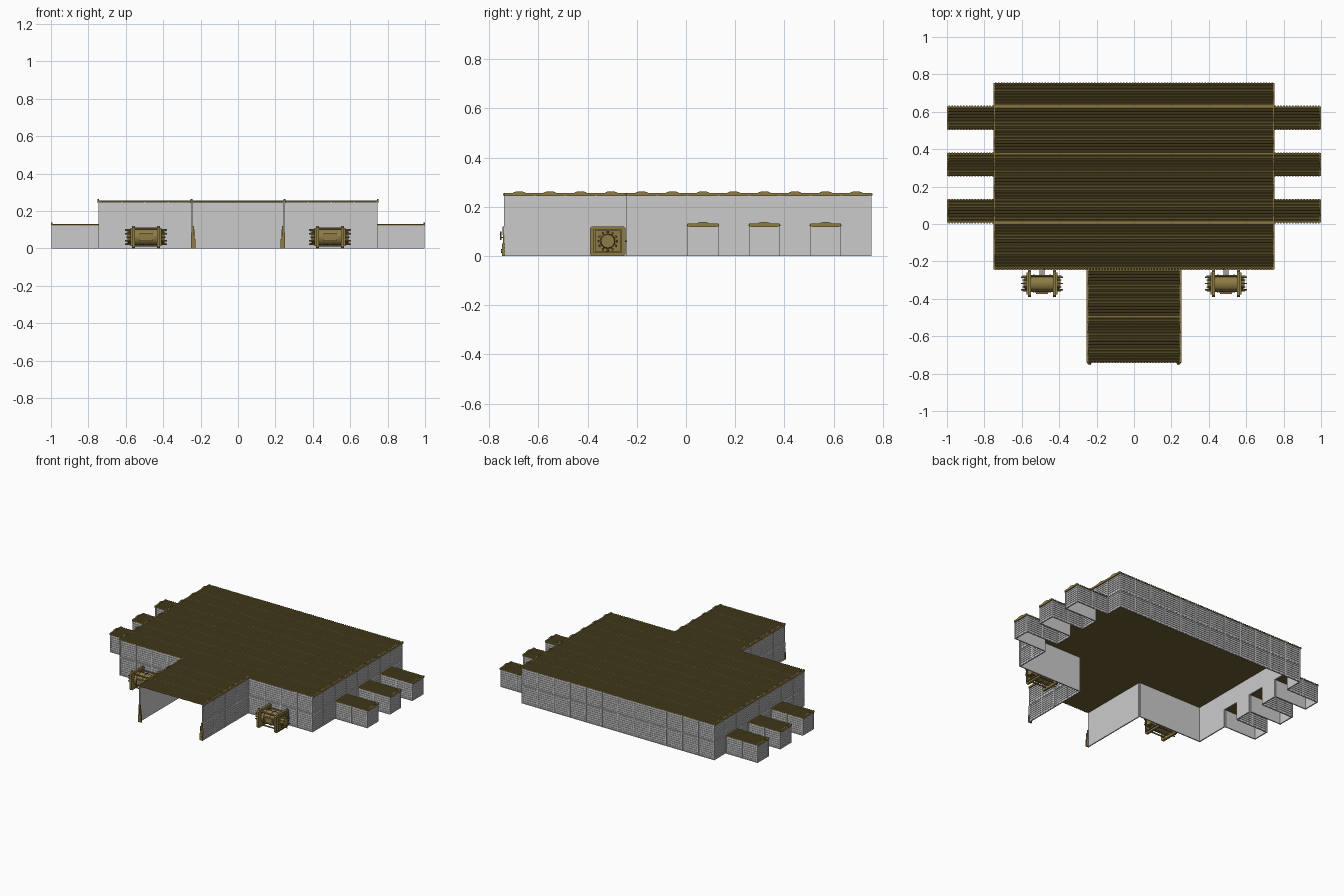
import bpy, bmesh, math
from mathutils import Vector, Matrix

if "Cube" in bpy.data.objects:
    bpy.data.objects.remove(bpy.data.objects["Cube"])

M = 0.1245           # panel module
Y0 = -0.242          # y of the main hall's front wall


def material(name, rgb):
    m = bpy.data.materials.new(name)
    m.diffuse_color = (*rgb, 1)
    m.use_nodes = True
    m.node_tree.nodes["Principled BSDF"].inputs["Base Color"].default_value = m.diffuse_color
    return m


BRONZE = material("bronze", (0.27, 0.20, 0.06))
ROOF = material("dark_bronze", (0.15, 0.11, 0.028))


def box(bm, x0, x1, y0, y1, z0, z1, mat=Matrix()):
    s = Matrix.Diagonal((abs(x1 - x0), abs(y1 - y0), abs(z1 - z0), 1))
    t = Matrix.Translation(((x0 + x1) / 2, (y0 + y1) / 2, (z0 + z1) / 2))
    bmesh.ops.create_cube(bm, size=1, matrix=mat @ t @ s)


def rod(bm, a, b, r, r2=None, n=12):
    a, b = Vector(a), Vector(b)
    q = (b - a).to_track_quat('Z', 'Y').to_matrix().to_4x4()
    bmesh.ops.create_cone(bm, cap_ends=True, segments=n, radius1=r, radius2=r if r2 is None else r2,
                          depth=(b - a).length, matrix=Matrix.Translation((a + b) / 2) @ q)


def prism_x(bm, pts, x0, x1):
    """Extrude a closed (y, z) profile along x."""
    f = bm.faces.new([bm.verts.new((x0, y, z)) for y, z in pts])
    ext = bmesh.ops.extrude_face_region(bm, geom=[f])['geom']
    vs = [v for v in ext if isinstance(v, bmesh.types.BMVert)]
    bmesh.ops.translate(bm, verts=vs, vec=(x1 - x0, 0, 0))


def finish(bm, name, mat=None, mirror=False, smooth=False):
    bmesh.ops.recalc_face_normals(bm, faces=bm.faces[:])
    me = bpy.data.meshes.new(name)
    bm.to_mesh(me)
    bm.free()
    ob = bpy.data.objects.new(name, me)
    bpy.context.collection.objects.link(ob)
    if mat:
        me.materials.append(mat)
    if mirror:
        ob.modifiers.new("mirror", 'MIRROR')
    if smooth:
        bpy.ops.object.select_all(action='DESELECT')
        ob.select_set(True)
        bpy.context.view_layer.objects.active = ob
        bpy.ops.object.shade_smooth_by_angle(angle=math.radians(35))
    return ob


# Wall panel: flat back, louvred face and raised frame; local x along, -y outward
def panel(bm, mat):
    w = 0.004
    box(bm, 0, M, 0.0055, 0.008, 0, M, mat)
    for x in (0, M - w):
        box(bm, x, x + w, 0, 0.0065, 0, M, mat)
    for z in (0, M - w):
        box(bm, w, M - w, 0.0005, 0.0065, z, z + w, mat)
    n = 8
    p = (M - 2 * w) / n
    for i in range(n):
        z = w + i * p
        box(bm, w, M - w, 0.0025, 0.006, z + p * 0.18, z + p * 0.82, mat)


def wall(bm, a, b, row, holes=()):
    """Row of panels between two points given in modules; outside lies on the right."""
    d = Vector(b) - Vector(a)
    n = round(d.length)
    d /= n
    ang = Matrix.Rotation(math.atan2(d.y, d.x), 4, 'Z')
    for i in range(n):
        if i in holes:
            continue
        p = Vector(a) + d * i
        panel(bm, Matrix.Translation((p.x * M, Y0 + p.y * M, row * M)) @ ang)


# Main hall and open-fronted porch walls
outline = [(2, -4), (2, 0), (6, 0), (6, 8), (-6, 8), (-6, 0), (-2, 0), (-2, -4)]
bm = bmesh.new()
for a, b in zip(outline, outline[1:]):
    for row in (0, 1):
        holes = ()
        if row == 0 and a[0] == b[0] == 6:
            holes = (2, 4, 6)
        elif row == 0 and a[0] == b[0] == -6:
            holes = (1, 3, 5)
        wall(bm, a, b, row, holes)
finish(bm, "hall_walls")

# Low side annexes
bm = bmesh.new()
for j in (2, 4, 6):
    right = [(6, j), (8, j), (8, j + 1), (6, j + 1)]
    left = [(-x, y) for x, y in reversed(right)]
    for path in (right, left):
        for a, b in zip(path, path[1:]):
            wall(bm, a, b, 0)
finish(bm, "annex_walls")

# Corrugated roofs with seam bars, edge trim and small arched caps
roof = bmesh.new()
trim = bmesh.new()


def make_roof(i0, i1, j0, j1, z, ends):
    x0, x1 = i0 * M, i1 * M
    ya, yb = Y0 + j0 * M, Y0 + j1 * M
    n = 8 * (j1 - j0)
    p = (yb - ya) / n
    pts = [(ya, z - 0.003)]
    for k in range(n):
        y = ya + k * p
        pts += [(y + p * 0.05, z + 0.001), (y + p * 0.3, z + 0.005), (y + p * 0.7, z + 0.005), (y + p * 0.95, z + 0.001)]
    pts.append((yb, z - 0.003))
    prism_x(roof, pts, x0, x1)
    for j in range(j0 + 1, j1):
        y = Y0 + j * M
        box(trim, x0, x1, y - 0.003, y + 0.003, z, z + 0.0062)
    # toothed eaves
    for k in range((i1 - i0) * 8):
        x = x0 + (k + 0.5) * M / 8
        for y in (ya, yb):
            box(trim, x - 0.004, x + 0.004, y - 0.003, y + 0.003, z - 0.003, z + 0.004)
    for e in ends:
        xe = (x0, x1)[e]
        box(trim, xe - 0.005, xe + 0.005, ya, yb, z - 0.006, z + 0.007)
        for j in range(j0, j1):
            yc = Y0 + (j + 0.5) * M
            arch = [(yc + 0.027 * math.cos(t * math.pi / 8), z + 0.005 + 0.009 * math.sin(t * math.pi / 8))
                    for t in range(9)]
            prism_x(trim, arch, xe - 0.005, xe + 0.005)


make_roof(-6, 6, 0, 8, 2 * M, (0, 1))
make_roof(-2, 2, -4, 0, 2 * M, (0, 1))
for j in (2, 4, 6):
    make_roof(6, 8, j, j + 1, M, (1,))
    make_roof(-8, -6, j, j + 1, M, (0,))
finish(roof, "corrugated_roof", ROOF)
finish(trim, "roof_trim", BRONZE)

# Generator drums beside the porch
cx, cy, cz = 0.492, -0.318, 0.06
bm = bmesh.new()
rod(bm, (cx - 0.065, cy, cz), (cx + 0.065, cy, cz), 0.045, n=24)
for dx in (-0.045, 0, 0.045):
    rod(bm, (cx + dx - 0.004, cy, cz), (cx + dx + 0.004, cy, cz), 0.048, n=24)
for s in (-1, 1):
    rod(bm, (cx + s * 0.065, cy, cz), (cx + s * 0.1, cy, cz), 0.032, 0.027, n=20)
finish(bm, "generator_drum", BRONZE, mirror=True, smooth=True)

bm = bmesh.new()
for s in (-1, 1):
    xa, xb = cx + s * 0.06, cx + s * 0.075
    c = 0.008
    octo = [(cy + sy * a, cz + sz * b) for sy, sz, a, b in (
        (-1, -1, 0.072 - c, 0.06), (1, -1, 0.072 - c, 0.06), (1, -1, 0.072, 0.06 - c), (1, 1, 0.072, 0.06 - c),
        (1, 1, 0.072 - c, 0.06), (-1, 1, 0.072 - c, 0.06), (-1, 1, 0.072, 0.06 - c), (-1, -1, 0.072, 0.06 - c))]
    prism_x(bm, octo, xa, xb)
    # raised square rim and spindle rods on the outer face
    xc = cx + s * 0.083
    for q in (-1, 1):
        box(bm, xb, xc, cy + q * 0.05, cy + q * 0.058, cz - 0.048, cz + 0.048)
        box(bm, xb, xc, cy - 0.05, cy + 0.05, cz + q * 0.042, cz + q * 0.048)
    for k in range(12):
        t = k * math.pi / 6
        y, z = cy + 0.038 * math.cos(t), cz + 0.038 * math.sin(t)
        rod(bm, (xb, y, z), (cx + s * (0.112 if k % 2 else 0.104), y, z), 0.005, 0.004, n=6)
# front badge frame and tie rods between the flanges
box(bm, cx - 0.035, cx + 0.035, cy - 0.051, cy - 0.035, cz - 0.022, cz + 0.022)
for q in (-1, 1):
    box(bm, cx - 0.032, cx + 0.032, cy - 0.055, cy - 0.05, cz + q * 0.014, cz + q * 0.02)
    box(bm, cx + q * 0.026, cx + q * 0.032, cy - 0.055, cy - 0.05, cz - 0.014, cz + 0.014)
    for z in (-0.045, 0.045):
        rod(bm, (cx - 0.065, cy + q * 0.04, cz + z), (cx + 0.065, cy + q * 0.04, cz + z), 0.005, n=8)
# feed pipes into the wall
for dx in (-0.01, 0, 0.01):
    rod(bm, (cx + dx, cy + 0.03, cz), (cx + dx, Y0 + 0.004, cz), 0.0025, n=8)
finish(bm, "generator_frame", BRONZE, mirror=True)

# Door controls on the porch's front edges
bm = bmesh.new()
yf = Y0 - 4 * M
box(bm, 0.226, 0.25, yf - 0.007, yf + 0.004, 0, 0.05)
box(bm, 0.232, 0.25, yf - 0.004, yf + 0.003, 0.05, 0.085)
box(bm, 0.236, 0.247, yf - 0.006, yf + 0.003, 0.085, 0.12)
rod(bm, (0.238, yf - 0.007, 0.02), (0.238, yf - 0.011, 0.02), 0.008, n=12)
rod(bm, (0.236, yf - 0.003, 0.075), (0.236, yf - 0.012, 0.075), 0.0025, n=8)
rod(bm, (0.236, yf - 0.012, 0.065), (0.236, yf - 0.012, 0.1), 0.003, n=8)
finish(bm, "door_controls", BRONZE, mirror=True)
